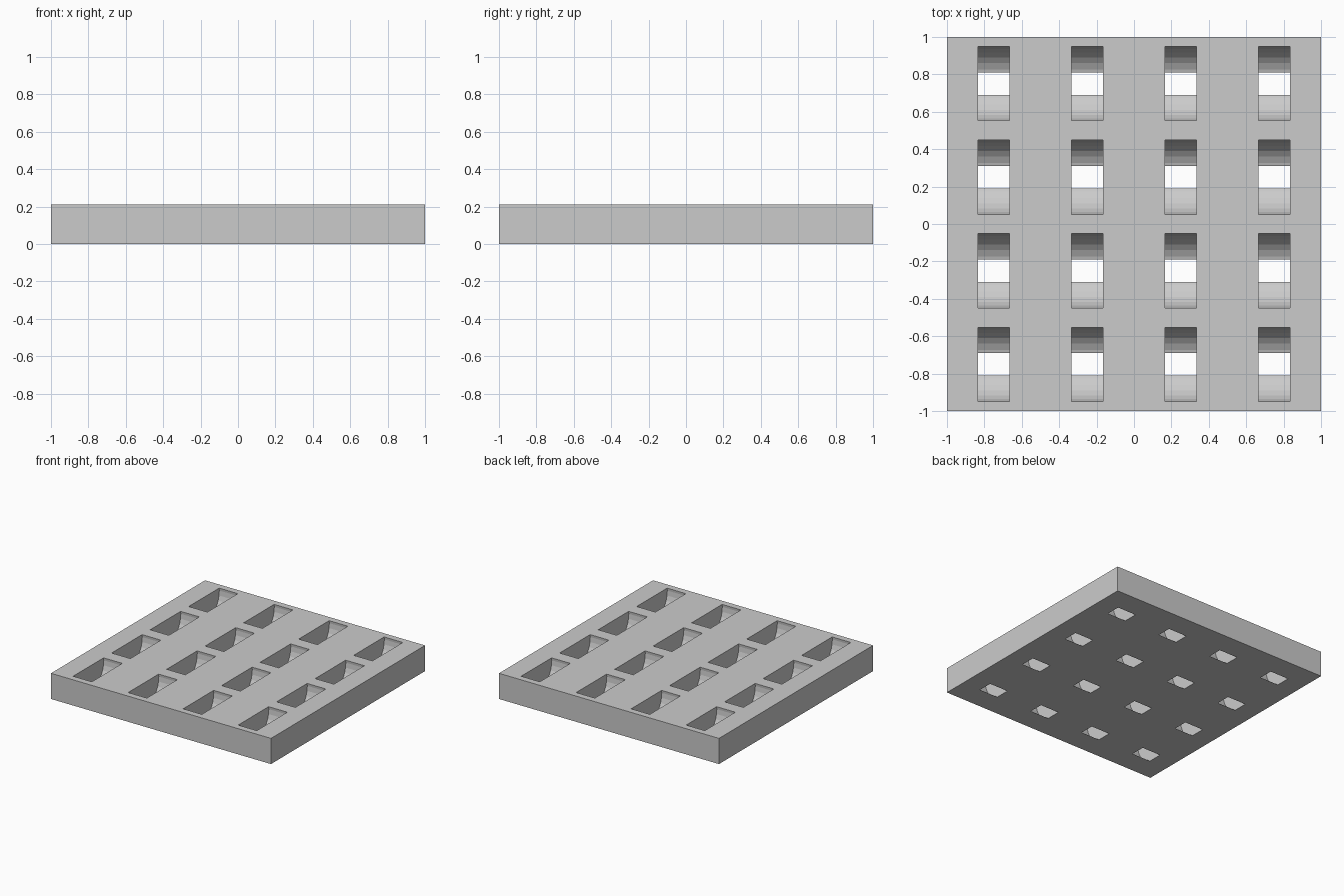
import bpy, bmesh, math
from mathutils import Matrix

if "Cube" in bpy.data.objects:
    bpy.data.objects.remove(bpy.data.objects["Cube"])

HEIGHT = 0.211
RADIUS, WIDTH, AXIS_Z = 0.2, 0.17, 0.19
CENTRES = (-0.75, -0.25, 0.25, 0.75)


def make_object(name, bm):
    mesh = bpy.data.meshes.new(name)
    bm.to_mesh(mesh)
    bm.free()
    obj = bpy.data.objects.new(name, mesh)
    bpy.context.collection.objects.link(obj)
    return obj


# square slab
bm = bmesh.new()
bmesh.ops.create_cube(bm, size=1, matrix=Matrix.Translation((0, 0, HEIGHT / 2))
                      @ Matrix.Diagonal((2, 2, HEIGHT, 1)))
slab = make_object("slotted_slab", bm)
grey = bpy.data.materials.new("light grey")
grey.diffuse_color = (0.6, 0.6, 0.6, 1)
grey.use_nodes = True
grey.node_tree.nodes["Principled BSDF"].inputs["Base Color"].default_value = grey.diffuse_color
slab.data.materials.append(grey)

# grid of wheel-shaped cutters lying along x, each breaking through the underside
bm = bmesh.new()
for x in CENTRES:
    for y in CENTRES:
        bmesh.ops.create_cone(bm, cap_ends=True, segments=32, radius1=RADIUS,
                              radius2=RADIUS, depth=WIDTH,
                              matrix=Matrix.Translation((x, y, AXIS_Z))
                              @ Matrix.Rotation(math.pi / 2, 4, 'Y'))
cutters = make_object("slot_cutters", bm)
cutters.hide_render = True
cutters.hide_set(True)

# curved slots
cut = slab.modifiers.new("slots", 'BOOLEAN')
cut.operation = 'DIFFERENCE'
cut.solver = 'EXACT'
cut.object = cutters
